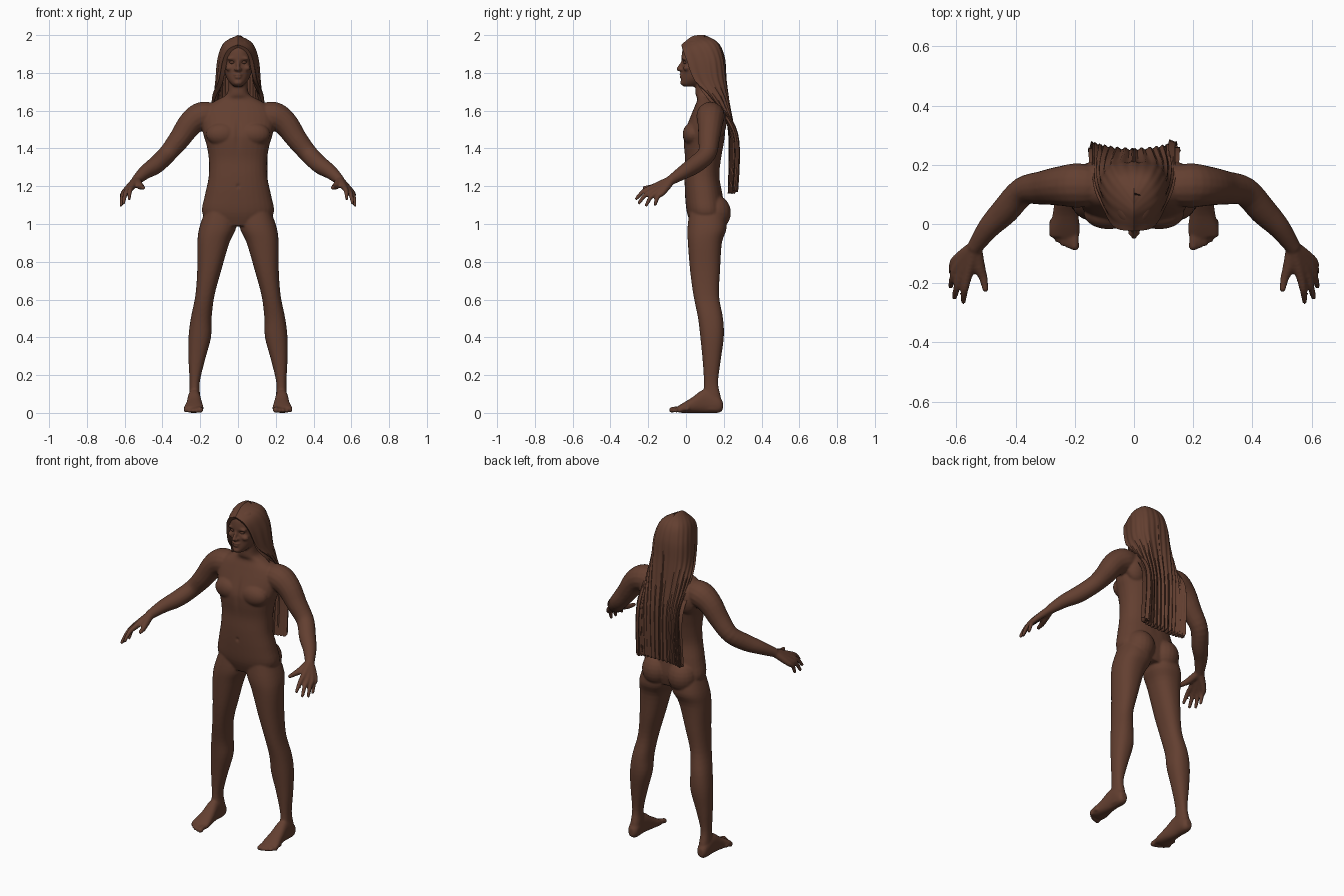
import bpy, bmesh, math
from mathutils import Vector, Matrix

default_cube = bpy.data.objects.get("Cube")
if default_cube:
    bpy.data.objects.remove(default_cube, do_unlink=True)

brown = bpy.data.materials.new("warm brown")
brown.use_nodes = True
COLOUR = (0.125, 0.05, 0.03, 1)
brown.diffuse_color = COLOUR
brown.node_tree.nodes["Principled BSDF"].inputs["Base Color"].default_value = COLOUR


def spline(points, steps):
    """Smooth curve through points of any dimension."""
    pts = [Vector(p) for p in points]
    out = []
    for i in range(len(pts) - 1):
        a, b, c, d = pts[max(i - 1, 0)], pts[i], pts[i + 1], pts[min(i + 2, len(pts) - 1)]
        for k in range(steps):
            t = k / steps
            m0, m1 = (c - a) / 2, (d - b) / 2
            out.append(b + m0 * t + (3 * (c - b) - 2 * m0 - m1) * t ** 2
                       + (2 * (b - c) + m0 + m1) * t ** 3)
    return out + [pts[-1]]


def skin(bm, rings):
    """Close a stack of rings into one solid."""
    loops = [[bm.verts.new(p) for p in ring] for ring in rings]
    n = len(loops[0])
    faces = [bm.faces.new(loops[0]), bm.faces.new(loops[-1][::-1])]
    for lo, hi in zip(loops, loops[1:]):
        for i in range(n):
            j = (i + 1) % n
            faces.append(bm.faces.new((lo[j], lo[i], hi[i], hi[j])))
    bmesh.ops.recalc_face_normals(bm, faces=faces)


def loft(bm, stations, axis="z", side=1, power=2.3, sides=32):
    """Oval sections along an axis: (position, x low, x high, other low, other high)."""
    rings = []
    for h, x0, x1, v0, v1 in spline(stations, 4):
        ring = []
        for i in range(sides):
            a = math.tau * i / sides
            c, s = math.cos(a), math.sin(a)
            x = (x0 + x1) / 2 + (x1 - x0) / 2 * math.copysign(abs(c) ** (2 / power), c)
            v = (v0 + v1) / 2 + (v1 - v0) / 2 * math.copysign(abs(s) ** (2 / power), s)
            ring.append((side * x, v, h) if axis == "z" else (side * x, h, v))
        rings.append(ring)
    skin(bm, rings)


def blob(bm, loc, scale):
    bmesh.ops.create_uvsphere(bm, u_segments=20, v_segments=12, radius=1,
                              matrix=Matrix.Translation(loc) @ Matrix.Diagonal((*scale, 1)))


def tube(bm, points, side=1):
    """Round limb through (x, y, z, radius) points with a rounded tip."""
    path = spline([(side * x, y, z, r) for x, y, z, r in points], 4)
    rings = []
    for i, p in enumerate(path):
        tangent = path[min(i + 1, len(path) - 1)].xyz - path[max(i - 1, 0)].xyz
        rot = tangent.to_track_quat("Z", "Y")
        rings.append([p.xyz + rot @ Vector((math.cos(a), math.sin(a), 0)) * p.w
                      for a in (math.tau * k / 16 for k in range(16))])
    skin(bm, rings)
    blob(bm, path[-1].xyz, [path[-1].w] * 3)


def make_object(name, bm):
    mesh = bpy.data.meshes.new(name)
    bm.to_mesh(mesh)
    bm.free()
    ob = bpy.data.objects.new(name, mesh)
    bpy.context.collection.objects.link(ob)
    mesh.materials.append(brown)
    return ob


def apply_modifiers(ob):
    evaluated = ob.evaluated_get(bpy.context.evaluated_depsgraph_get())
    mesh = bpy.data.meshes.new_from_object(evaluated)
    ob.modifiers.clear()
    ob.data = mesh
    if not mesh.materials:
        mesh.materials.append(brown)
    for poly in mesh.polygons:
        poly.use_smooth = True
        poly.material_index = 0


body = bmesh.new()

# Torso and neck
TORSO = [(1.76, .05, .05, .15), (1.69, .058, .05, .165), (1.66, .105, .06, .18),
         (1.62, .17, .045, .2), (1.56, .195, .02, .208), (1.48, .185, -.01, .208),
         (1.42, .167, -.012, .2), (1.34, .154, -.005, .186), (1.25, .155, -.008, .178),
         (1.15, .176, -.005, .195), (1.06, .19, .005, .205), (.99, .14, .03, .19)]
loft(body, [(z, -w, w, f, b) for z, w, f, b in TORSO])

# Head
HEAD = [(1.98, .03, .05, .12), (1.965, .058, .01, .155), (1.93, .074, -.016, .18),
        (1.88, .078, -.024, .188), (1.84, .076, -.02, .182), (1.8, .07, -.02, .16),
        (1.765, .056, -.024, .13), (1.74, .036, -.024, .09), (1.728, .02, -.012, .06)]
loft(body, [(z, -w, w, f, b) for z, w, f, b in HEAD], power=2.15)

# Nose, lips and chin
tube(body, [(0, -.014, 1.868, .009), (0, -.028, 1.842, .009), (0, -.041, 1.82, .011)])
blob(body, (0, -.022, 1.79), (.022, .015, .007))
blob(body, (0, -.021, 1.777), (.02, .014, .007))
blob(body, (0, -.014, 1.748), (.024, .017, .016))

LEG = [(1.08, .01, .17, .02, .2), (.98, .01, .205, .008, .215), (.9, .046, .215, .01, .19),
       (.75, .09, .216, .022, .18), (.62, .125, .226, .04, .175), (.5, .14, .25, .064, .196),
       (.4, .143, .262, .076, .2), (.28, .175, .262, .088, .184), (.16, .203, .256, .095, .17),
       (.08, .2, .26, .09, .185), (.015, .205, .262, .09, .19)]
FOOT = [(.195, .215, .25, .015, .06), (.17, .2, .263, 0, .09), (.1, .198, .266, 0, .125),
        (.03, .188, .275, 0, .08), (-.02, .182, .287, 0, .05), (-.045, .187, .284, .004, .034)]
ARM = [(.1, .125, 1.57, .06), (.185, .13, 1.573, .075), (.25, .128, 1.533, .067),
       (.31, .122, 1.45, .057), (.375, .11, 1.37, .049), (.435, .045, 1.312, .047),
       (.49, -.012, 1.275, .038), (.535, -.075, 1.235, .027)]
# Finger knuckle and tip positions, index to little
FINGERS = [((.562, -.175, 1.195), (.576, -.262, 1.135)), ((.583, -.166, 1.18), (.606, -.248, 1.112)),
           ((.598, -.147, 1.172), (.619, -.21, 1.1)), ((.602, -.122, 1.168), (.616, -.163, 1.104))]

for side in (1, -1):
    # Leg and foot with five toes
    loft(body, LEG, side=side)
    loft(body, FOOT, axis="y", side=side)
    for k in range(5):
        x, r = .2 + .0195 * k, .0155 if k == 0 else .0125 - .0008 * k
        tip = -.075 + .0025 * k * k
        tube(body, [(x, tip + .05, .02, r), (x, tip + .022, .021, r * .9), (x, tip, r, r)], side)
    # Arm and hand
    tube(body, ARM, side)
    for knuckle, tip in FINGERS:
        middle = (Vector(knuckle) + Vector(tip)) / 2 + Vector((.003, -.006, .009))
        tube(body, [(.535, -.075, 1.235, .023), (*knuckle, .0165), (*middle, .0125), (*tip, .0095)], side)
    tube(body, [(.535, -.08, 1.23, .022), (.522, -.145, 1.205, .02),
                (.508, -.185, 1.195, .0145), (.502, -.22, 1.192, .011)], side)
    # Chest, seat and shoulder blade
    blob(body, (side * .085, .035, 1.475), (.085, .053, .062))
    blob(body, (side * .086, .15, 1.06), (.085, .088, .095))
    blob(body, (side * .12, .165, 1.54), (.07, .05, .09))
    # Brow, cheekbone, nostril and ear
    blob(body, (side * .032, -.008, 1.876), (.028, .015, .009))
    blob(body, (side * .045, .004, 1.825), (.022, .019, .016))
    blob(body, (side * .012, -.028, 1.818), (.009, .011, .008))
    blob(body, (side * .078, .07, 1.84), (.009, .02, .034))

body_ob = make_object("body", body)
remesh = body_ob.modifiers.new("blend", "REMESH")
remesh.mode = "VOXEL"
remesh.voxel_size = .006
soften = body_ob.modifiers.new("soften", "SMOOTH")
soften.iterations = 5
apply_modifiers(body_ob)

# Soft hollows: eye sockets, mouth line, breastbone, navel and spine
HOLLOWS = [((.031, -.02, 1.855), (.018, .03, .011), .011), ((-.031, -.02, 1.855), (.018, .03, .011), .011),
           ((0, -.035, 1.7835), (.02, .03, .003), .004), ((0, -.01, 1.48), (.014, .04, .08), .007),
           ((0, 0, 1.2), (.008, .03, .01), .007), ((0, .2, 1.38), (.018, .05, .16), -.009)]
for v in body_ob.data.vertices:
    for centre, size, depth in HOLLOWS:
        d = sum(((a - b) / s) ** 2 for a, b, s in zip(v.co, centre, size))
        if d < 6:
            v.co.y += depth * math.exp(-d)

# Eyes
for side, label in ((1, "left"), (-1, "right")):
    bm = bmesh.new()
    blob(bm, (side * .031, -.002, 1.856), (.014, .013, .0085))
    apply_modifiers(make_object(label + "_eye", bm))

# Long hair: guide strands from the back centre round to the front edge
GUIDES = [
    [(0, .1, 2), (0, .17, 1.96), (0, .205, 1.88), (0, .213, 1.76), (0, .225, 1.64), (0, .252, 1.45), (0, .25, 1.17)],
    [(0, .07, 2), (.055, .15, 1.965), (.075, .188, 1.88), (.08, .205, 1.76), (.072, .228, 1.64), (.06, .257, 1.45), (.06, .25, 1.17)],
    [(0, .03, 1.992), (.075, .08, 1.955), (.107, .12, 1.88), (.118, .142, 1.76), (.122, .2, 1.64), (.11, .265, 1.45), (.11, .255, 1.17)],
    [(0, -.024, 1.95), (.05, -.018, 1.925), (.078, .002, 1.87), (.1, .045, 1.76), (.135, .13, 1.67), (.14, .268, 1.48), (.146, .265, 1.17)]]
half = list(zip(*[spline(level, 12) for level in zip(*[spline(g, 8) for g in GUIDES])]))
columns = [(-1, i) for i in range(len(half) - 1, 0, -1)] + [(1, i) for i in range(len(half))]
hair = bmesh.new()
grid = []
for side, i in columns:
    strand = []
    for j, p in enumerate(half[i]):
        fall = j / (len(half[i]) - 1)
        wave = math.sin(i * 1.3 + side * .4 * (i > 0)) * fall
        outward = Vector((p.x, p.y - .08, 0)).normalized() * .005 * wave
        q = p + outward + Vector((0, 0, .01 * wave * fall ** 6))
        strand.append(hair.verts.new((side * q.x, q.y, q.z)))
    grid.append(strand)
for left, right in zip(grid, grid[1:]):
    for j in range(len(left) - 1):
        hair.faces.new((left[j], right[j], right[j + 1], left[j + 1]))
bmesh.ops.remove_doubles(hair, verts=hair.verts[:], dist=.0005)
hair_ob = make_object("long_hair", hair)
thick = hair_ob.modifiers.new("thickness", "SOLIDIFY")
thick.thickness = .024
thick.offset = -1
apply_modifiers(hair_ob)

# Smooth shading with crisp hair edges
bpy.ops.object.select_all(action="DESELECT")
hair_ob.select_set(True)
bpy.context.view_layer.objects.active = hair_ob
bpy.ops.object.shade_smooth_by_angle(angle=math.radians(40))
